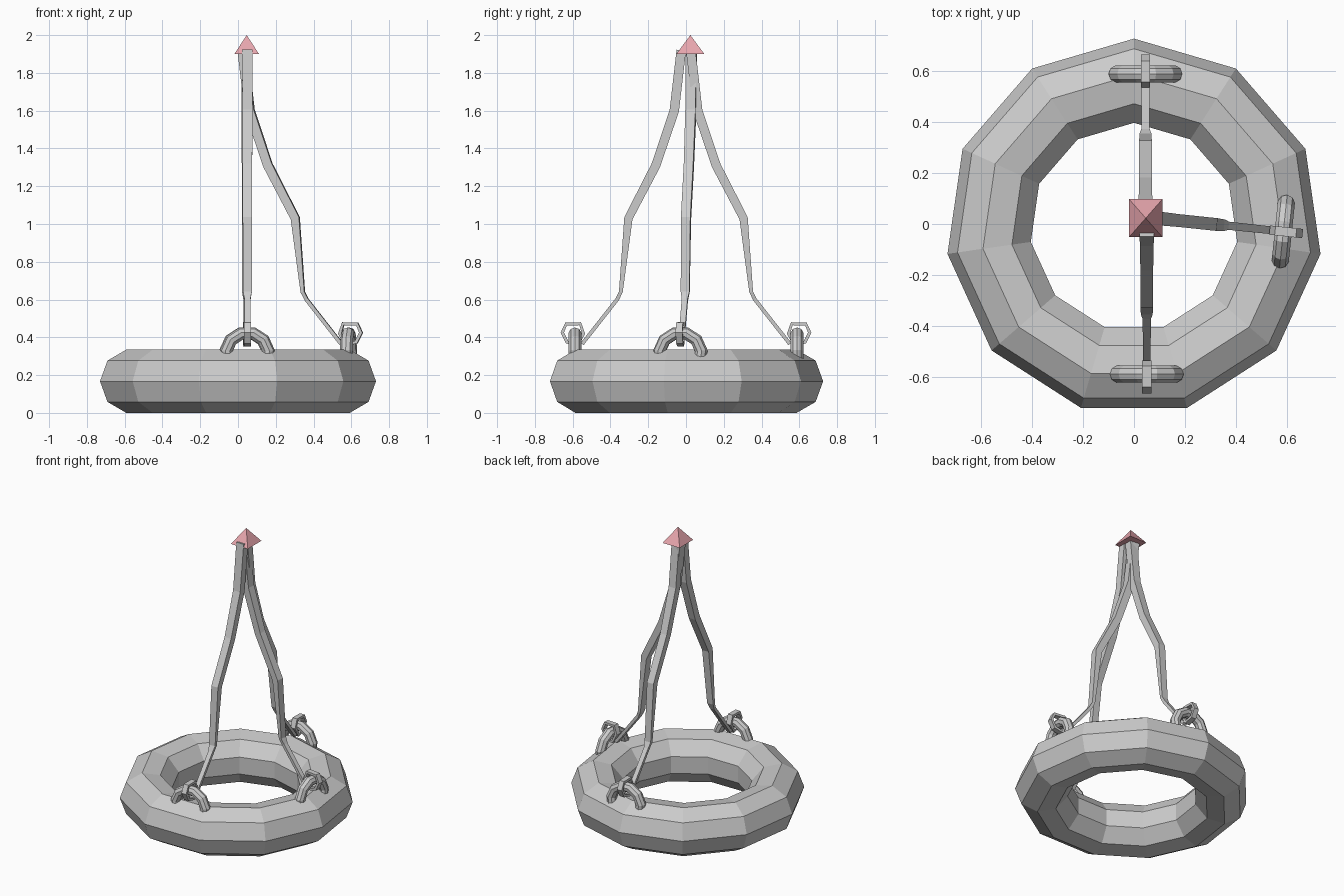
import bpy, bmesh
from math import sin, cos, pi, radians
from mathutils import Vector, Matrix

if "Cube" in bpy.data.objects:
    bpy.data.objects.remove(bpy.data.objects["Cube"])


def skin(name, sections, closed, matrix):
    """Join matching cross-sections into a flat-shaded tube."""
    bm = bmesh.new()
    rows = [[bm.verts.new(p) for p in s] for s in sections]
    n = len(rows[0])
    for i in range(len(rows) if closed else len(rows) - 1):
        a, b = rows[i], rows[(i + 1) % len(rows)]
        for j in range(n):
            k = (j + 1) % n
            bm.faces.new((a[j], a[k], b[k], b[j]))
    if not closed:
        bm.faces.new(rows[0])
        bm.faces.new(rows[-1])
    bmesh.ops.recalc_face_normals(bm, faces=bm.faces)
    bm.transform(matrix)
    me = bpy.data.meshes.new(name)
    bm.to_mesh(me)
    bm.free()
    ob = bpy.data.objects.new(name, me)
    bpy.context.collection.objects.link(ob)
    return ob


def round_sections(major, minor, angles, sides=9):
    """Circular sections around z, first corner pointing outwards."""
    return [[Vector(((major + minor * cos(2 * pi * j / sides)) * cos(a),
                     (major + minor * cos(2 * pi * j / sides)) * sin(a),
                     minor * sin(2 * pi * j / sides))) for j in range(sides)]
            for a in angles]


def band_sections(path, closed=False):
    """Rectangular sections along (x, z, width, thickness) points in the xz plane."""
    out, n = [], len(path)
    for i, (x, z, w, t) in enumerate(path):
        p = path[(i - 1) % n] if closed else path[max(i - 1, 0)]
        q = path[(i + 1) % n] if closed else path[min(i + 1, n - 1)]
        d = Vector((q[0] - p[0], 0, q[1] - p[1])).normalized()
        side = Vector((-d.z, 0, d.x)) * t / 2
        wide = Vector((0, w / 2, 0))
        c = Vector((x, 0, z))
        out.append([c + side + wide, c + side - wide, c - side - wide, c - side + wide])
    return out


# Tyre ring
STEP = 2 * pi / 11
skin("tyre", round_sections(0.568, 0.17, [pi / 2 + i * STEP for i in range(11)]),
     True, Matrix.Translation((0, -0.012, 0.1675)))

# Strap, hook loop and half-ring anchor, seen from the side
STRAP = [(0.025, 1.92, .056, .05), (0.062, 1.60, .054, .05), (0.16, 1.31, .05, .048),
         (0.305, 1.03, .05, .045), (0.345, 0.64, .046, .02), (0.365, 0.60, .032, .02),
         (0.55, 0.365, .03, .02)]
LOOP = [(x, z, .036, .018) for x, z in
        [(0.575, 0.36), (0.63, 0.375), (0.655, 0.425), (0.635, 0.47), (0.56, 0.472), (0.543, 0.42)]]
ANCHOR = round_sections(0.112, 0.034, [pi / 2 + (i - 3.5) * STEP for i in range(8)])
STAND = Matrix.Translation((0.588, 0, 0.312)) @ Matrix.Rotation(pi / 2, 4, 'Z') @ Matrix.Rotation(pi / 2, 4, 'X')

for label, x, y, angle in [("back", .045, 0, 90), ("front", .05, 0, -90), ("right", 0.0, .032, -6)]:
    m = Matrix.Translation((x, y, 0)) @ Matrix.Rotation(radians(angle), 4, 'Z')
    skin(label + "_strap", band_sections(STRAP), False, m)
    skin(label + "_hook_loop", band_sections(LOOP, True), True, m)
    skin(label + "_anchor", ANCHOR, False, m @ STAND)

# Pyramid cap
bm = bmesh.new()
base = [bm.verts.new((.046 + sx * .065, .023 + sy * .074, 1.9))
        for sx, sy in [(-1, -1), (1, -1), (1, 1), (-1, 1)]]
tip = bm.verts.new((.046, .023, 2.0))
bm.faces.new(base)
for i in range(4):
    bm.faces.new((base[i], base[(i + 1) % 4], tip))
bmesh.ops.recalc_face_normals(bm, faces=bm.faces)
me = bpy.data.meshes.new("cap")
bm.to_mesh(me)
bm.free()
pink = bpy.data.materials.new("pink")
pink.diffuse_color = (0.8, 0.38, 0.42, 1)
pink.use_nodes = True
pink.node_tree.nodes["Principled BSDF"].inputs["Base Color"].default_value = pink.diffuse_color
me.materials.append(pink)
bpy.context.collection.objects.link(bpy.data.objects.new("cap", me))
